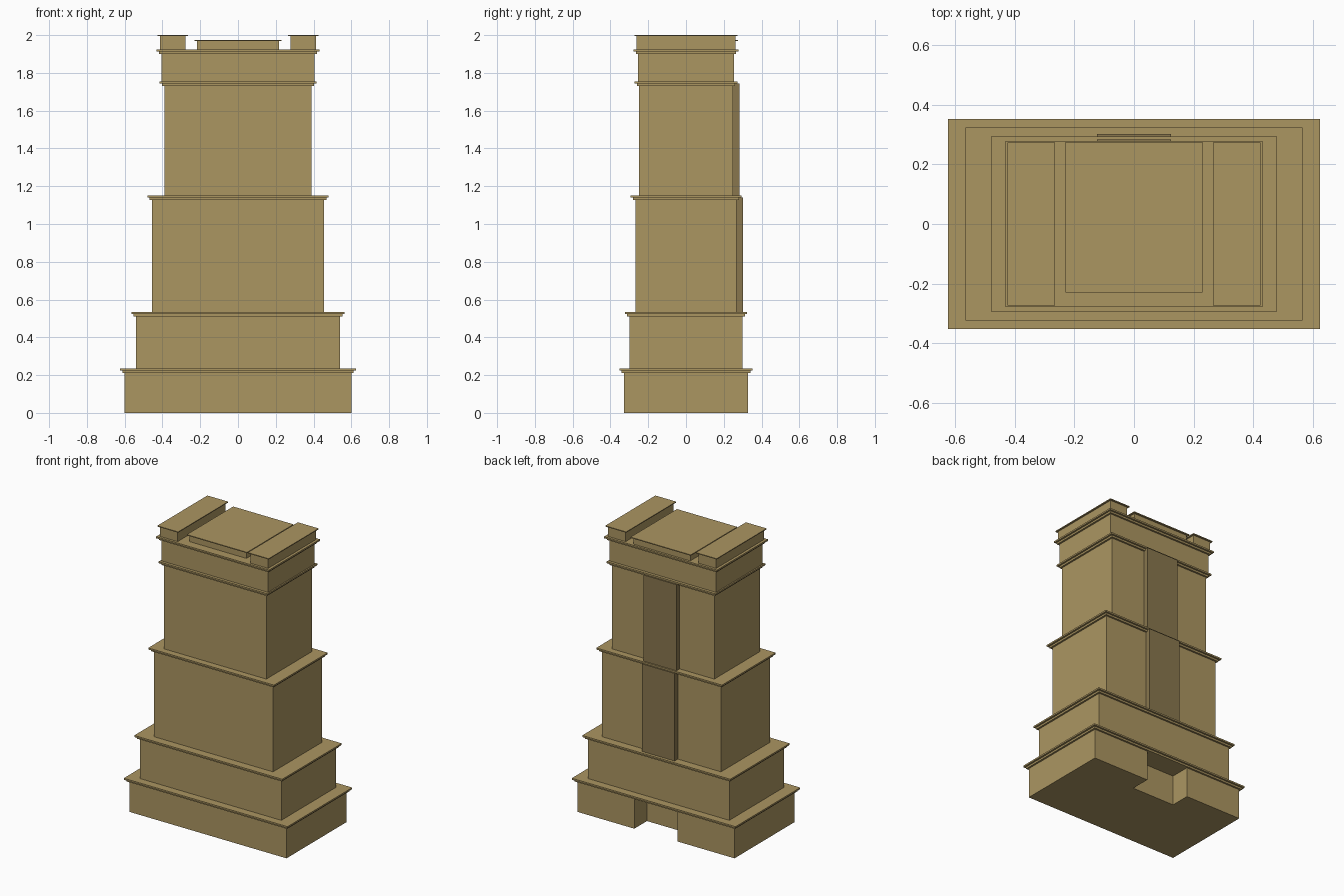
import bpy
import bmesh

cube = bpy.data.objects.get("Cube")
if cube:
    bpy.data.objects.remove(cube, do_unlink=True)


def material(name, rgb):
    mat = bpy.data.materials.new(name)
    mat.use_nodes = True
    mat.diffuse_color = (*rgb, 1)
    mat.node_tree.nodes["Principled BSDF"].inputs["Base Color"].default_value = (*rgb, 1)
    return mat


SAND = material("sandstone", (0.41, 0.303, 0.121))
DARK = material("dark_sandstone", (0.25, 0.183, 0.076))


def prism(name, outline, z0, z1, mat=SAND):
    """Extrude a flat footprint from z0 up to z1."""
    bm = bmesh.new()
    face = bm.faces.new([bm.verts.new((x, y, z0)) for x, y in outline])
    ext = bmesh.ops.extrude_face_region(bm, geom=[face], use_keep_orig=True)
    top = [v for v in ext["geom"] if isinstance(v, bmesh.types.BMVert)]
    bmesh.ops.translate(bm, vec=(0, 0, z1 - z0), verts=top)
    bmesh.ops.recalc_face_normals(bm, faces=bm.faces)
    mesh = bpy.data.meshes.new(name)
    bm.to_mesh(mesh)
    bm.free()
    mesh.materials.append(mat)
    obj = bpy.data.objects.new(name, mesh)
    bpy.context.collection.objects.link(obj)
    return obj


def box(name, x0, x1, y0, y1, z0, z1, mat=SAND):
    return prism(name, [(x0, y0), (x1, y0), (x1, y1), (x0, y1)], z0, z1, mat)


def cornice(name, hx, hy, top):
    """Two stepped slabs that overhang a tier."""
    for part, out, z0, z1 in (("lower", 0.0125, 0.024, 0.011), ("upper", 0.025, 0.011, 0)):
        box(f"{name}_cornice_{part}", -hx - out, hx + out, -hy - out, hy + out, top - z0, top - z1)


# Base tier with the doorway notch in its back
hx, hy, door, inner = 0.60, 0.328, 0.165, 0.19
prism("base_tier", [(-hx, -hy), (hx, -hy), (hx, hy), (door, hy), (door, inner),
                    (-door, inner), (-door, hy), (-hx, hy)], 0, 0.211)
cornice("base", hx, hy, 0.235)

# Stacked tiers: name, half width, half depth, bottom, top
tiers = [
    ("lower", 0.54, 0.299, 0.235, 0.535),
    ("middle", 0.455, 0.268, 0.535, 1.15),
    ("upper", 0.39, 0.248, 1.15, 1.755),
    ("crown", 0.406, 0.253, 1.755, 1.925),
]
for name, hx, hy, z0, z1 in tiers:
    box(f"{name}_tier", -hx, hx, -hy, hy, z0, z1 - 0.024)
    cornice(name, hx, hy, z1)

# Raised dark panels on the back
box("middle_back_panel", -0.125, 0.125, 0.25, 0.303, 0.535, 1.139, DARK)
box("upper_back_panel", -0.125, 0.125, 0.23, 0.283, 1.15, 1.744, DARK)

# Roof: centre platform and two side blocks, each with a thin cap
box("roof_platform", -0.217, 0.217, -0.218, 0.263, 1.925, 1.969)
box("roof_platform_cap", -0.23, 0.23, -0.23, 0.276, 1.969, 1.975)
for side, s in (("left", 1), ("right", -1)):
    x0, x1 = sorted((s * 0.278, s * 0.413))
    box(f"{side}_roof_block", x0, x1, -0.261, 0.261, 1.925, 1.994)
    box(f"{side}_roof_block_cap", x0 - 0.012, x1 + 0.012, -0.273, 0.273, 1.994, 2.0)
